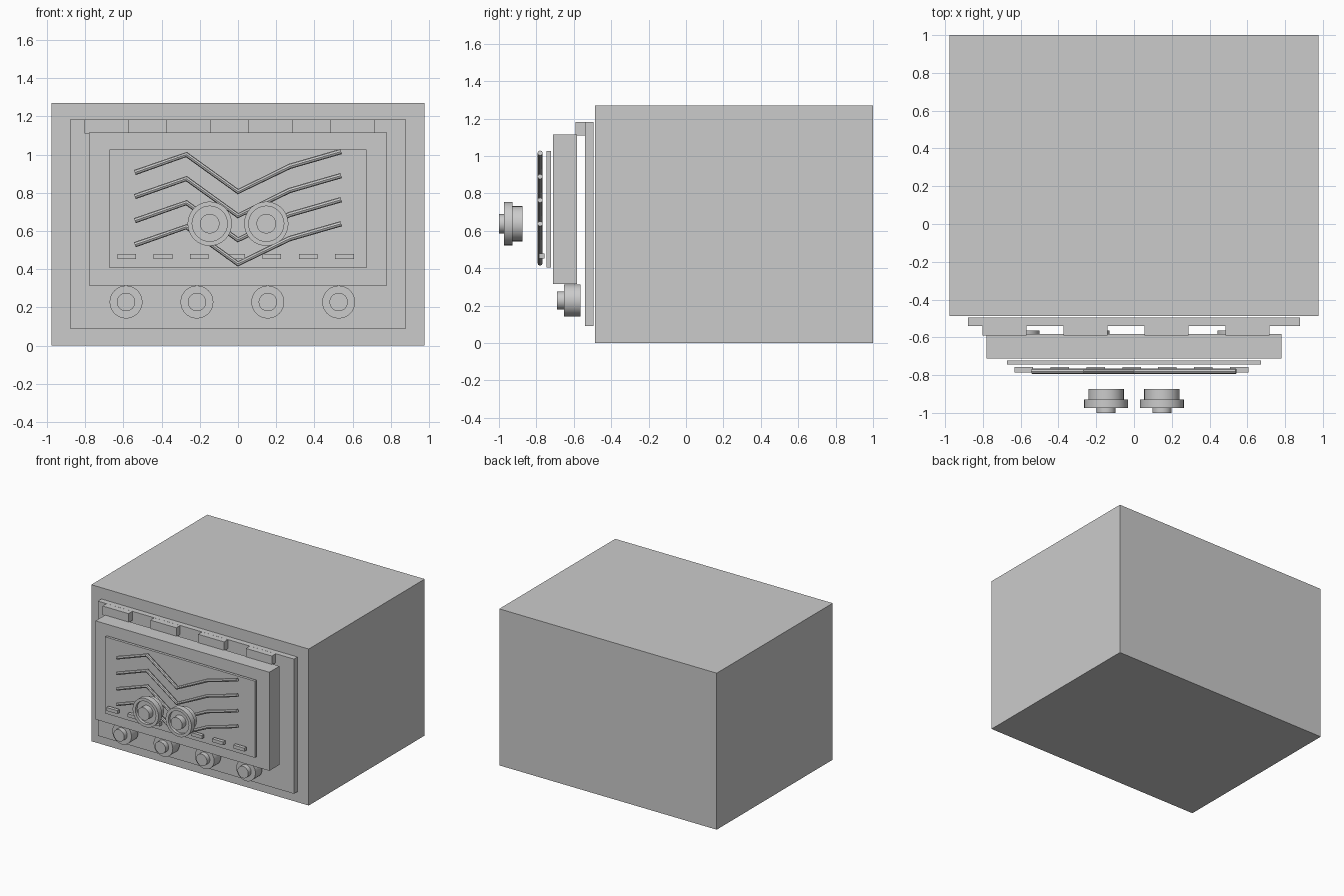
import bpy
import bmesh
import math
from mathutils import Vector

cube = bpy.data.objects.get("Cube")
if cube:
    bpy.data.objects.remove(cube, do_unlink=True)

grey = bpy.data.materials.new("light grey")
grey.use_nodes = True
grey.diffuse_color = (0.6, 0.6, 0.6, 1)
grey.node_tree.nodes["Principled BSDF"].inputs["Base Color"].default_value = (0.6, 0.6, 0.6, 1)


def finish(name, bm):
    bmesh.ops.recalc_face_normals(bm, faces=bm.faces)
    mesh = bpy.data.meshes.new(name)
    bm.to_mesh(mesh)
    bm.free()
    mesh.materials.append(grey)
    obj = bpy.data.objects.new(name, mesh)
    bpy.context.collection.objects.link(obj)
    return obj


def smooth(obj):
    bpy.ops.object.select_all(action='DESELECT')
    obj.select_set(True)
    bpy.context.view_layer.objects.active = obj
    bpy.ops.object.shade_smooth_by_angle(angle=math.radians(35))


def box(name, x, y, z):
    """Box spanning the given (low, high) ranges."""
    bm = bmesh.new()
    bmesh.ops.create_cube(bm, size=1)
    low, high = (Vector(c) for c in zip(x, y, z))
    for v in bm.verts:
        v.co = (low + high) / 2 + v.co * (high - low)
    return finish(name, bm)


def turned(name, x, z, profile, sides=32):
    """Spin a (radius, y) profile about an axis along y."""
    bm = bmesh.new()
    verts = [bm.verts.new((r, y, 0)) for r, y in profile]
    edges = [bm.edges.new(pair) for pair in zip(verts, verts[1:])]
    bmesh.ops.spin(bm, geom=verts + edges, cent=(0, 0, 0), axis=(0, 1, 0),
                   angle=math.tau, steps=sides, use_duplicate=False)
    bmesh.ops.remove_doubles(bm, verts=bm.verts, dist=0.0005)
    bmesh.ops.translate(bm, verts=bm.verts, vec=(x, 0, z))
    obj = finish(name, bm)
    smooth(obj)
    return obj


# Cabinet and layered front
box("cabinet", (-0.976, 0.976), (-0.487, 1), (0, 1.27))
box("front_panel", (-0.88, 0.88), (-0.54, -0.495), (0.09, 1.183))
box("door", (-0.78, 0.78), (-0.712, -0.582), (0.315, 1.115))
box("door_inset_panel", (-0.673, 0.673), (-0.745, -0.723), (0.405, 1.027))

# Blocks above the door
for i in range(4):
    x = -0.803 + 0.429 * i
    box(f"top_block_{i + 1}", (x, x + 0.233), (-0.59, -0.541), (1.11, 1.183))

# Small tabs along the bottom of the door panel
for i in range(7):
    x = -0.632 + 0.19 * i
    box(f"tab_{i + 1}", (x, x + 0.098), (-0.785, -0.757), (0.453, 0.48))

# Zigzag rods
zigzag = [(-0.54, 0.906), (-0.27, 1.0), (0, 0.806), (0.27, 0.938), (0.54, 1.016)]
for i in range(4):
    name = f"zigzag_rod_{i + 1}"
    curve = bpy.data.curves.new(name, 'CURVE')
    curve.dimensions = '3D'
    curve.bevel_depth = 0.014
    curve.bevel_resolution = 2
    curve.use_fill_caps = True
    spline = curve.splines.new('POLY')
    spline.points.add(len(zigzag) - 1)
    for point, (x, z) in zip(spline.points, zigzag):
        point.co = (x, -0.78, z - 0.126 * i, 1)
    curve.materials.append(grey)
    rod = bpy.data.objects.new(name, curve)
    bpy.context.collection.objects.link(rod)
    bpy.ops.object.select_all(action='DESELECT')
    rod.select_set(True)
    bpy.context.view_layer.objects.active = rod
    bpy.ops.object.convert(target='MESH')
    smooth(rod)

# Control knobs below the door
knob = [(0, -0.565), (0.086, -0.565), (0.086, -0.652),
        (0.048, -0.652), (0.048, -0.69), (0, -0.69)]
for i in range(4):
    turned(f"control_knob_{i + 1}", -0.586 + 0.371 * i, 0.228, knob)

# Two large dished dials standing in front of the door
dial = [(0, -0.873), (0.094, -0.873), (0.094, -0.928), (0.116, -0.928),
        (0.116, -0.974), (0.092, -0.974), (0.092, -0.95),
        (0.051, -0.95), (0.051, -1), (0, -1)]
for side, name in ((-1, "right_dial"), (1, "left_dial")):
    turned(name, 0.148 * side, 0.638, dial)
